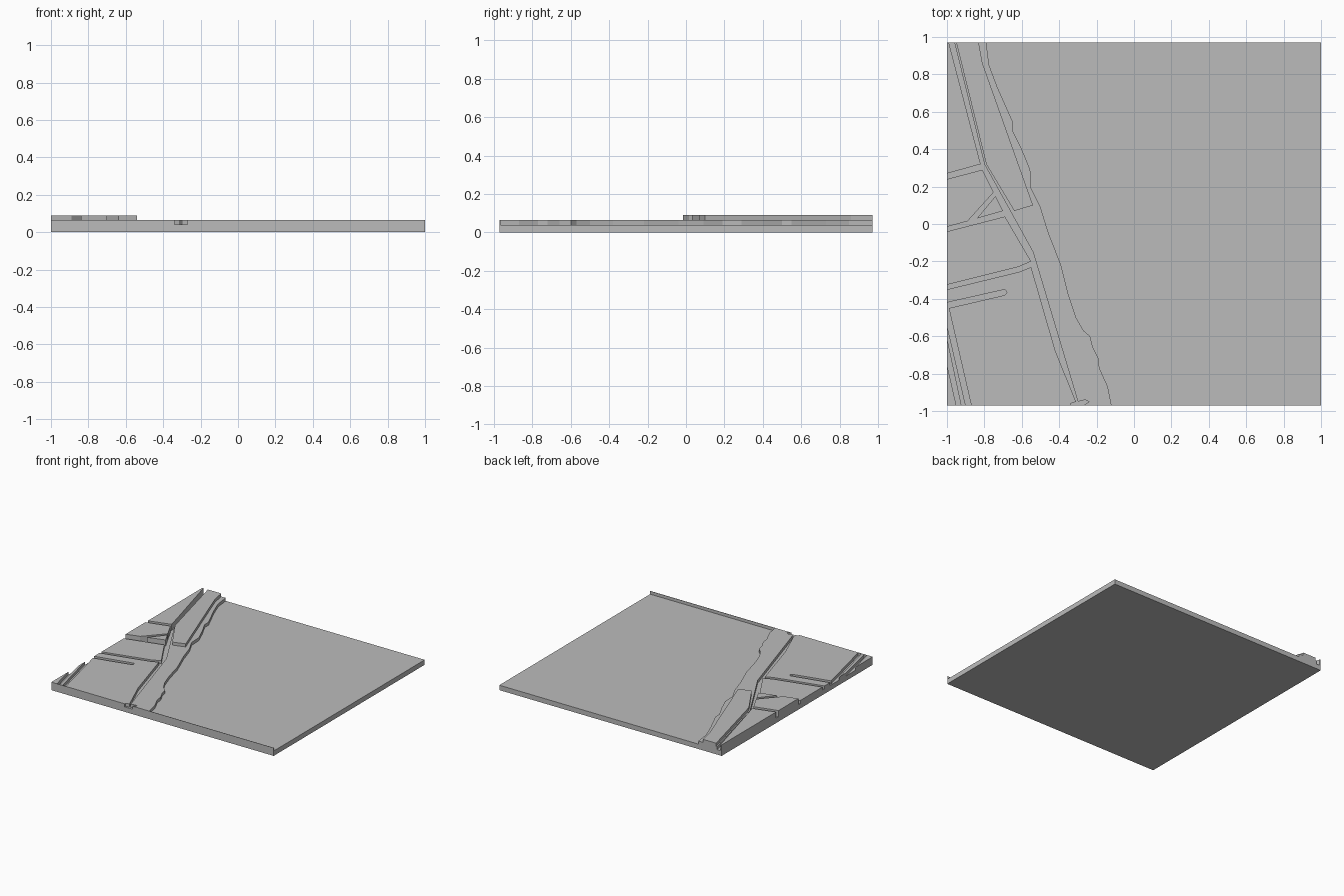
import bpy
import bmesh

# Remove the default cube only
cube = bpy.data.objects.get("Cube")
if cube:
    bpy.data.objects.remove(cube, do_unlink=True)

# Levels and outline of the tile
WATER, LAND, PLATEAU = .04, .065, .09
WEST, EAST = -1, 1
SOUTH, NORTH = -.97, .97
LIP = .003

# Single plain material
grey = bpy.data.materials.new("plain_grey")
grey.use_nodes = True
colour = (.5, .5, .5, 1)
grey.diffuse_color = colour
grey.node_tree.nodes["Principled BSDF"].inputs["Base Color"].default_value = colour


def extrude_outline(name, outline, bottom, top):
    """Extrude a flat plan outline into a solid between two heights."""
    bm = bmesh.new()
    face = bm.faces.new([bm.verts.new((x, y, bottom)) for x, y in outline])
    result = bmesh.ops.extrude_face_region(bm, geom=[face], use_keep_orig=True)
    for item in result["geom"]:
        if isinstance(item, bmesh.types.BMVert):
            item.co.z = top
    bmesh.ops.recalc_face_normals(bm, faces=bm.faces)
    mesh = bpy.data.meshes.new(name)
    bm.to_mesh(mesh)
    bm.free()
    mesh.materials.append(grey)
    obj = bpy.data.objects.new(name, mesh)
    bpy.context.collection.objects.link(obj)
    return obj


def rectangle(left, right, front, back):
    return [(left, front), (right, front), (right, back), (left, back)]


# Water-level slab carrying everything
extrude_outline("base_slab", rectangle(WEST, EAST, SOUTH, NORTH), 0, WATER)

# River bank between the main road and the winding shoreline
road_east_edge = [
    (-.96, NORTH), (-.8, .32), (-.54, -.15), (-.39, -.65),
    (-.3, -.95), (-.26, -.94), (-.24, -.95), (-.27, SOUTH),
]
shoreline = [
    (-.12, SOUTH), (-.14, -.87), (-.185, -.77), (-.19, -.72), (-.22, -.66),
    (-.235, -.6), (-.27, -.57), (-.31, -.5), (-.35, -.38), (-.39, -.22),
    (-.46, -.04), (-.5, .09), (-.55, .19), (-.555, .29), (-.6, .4),
    (-.65, .5), (-.65, .55), (-.73, .73), (-.775, .85), (-.79, NORTH),
]
extrude_outline("river_bank", road_east_edge + shoreline, WATER, LAND)

# Low land blocks separated by sunken roads
low_blocks = {
    "middle_block": [
        (WEST, -.04), (WEST, -.325), (-.62, -.23), (-.55, -.2), (-.69, .04),
    ],
    "south_block": [
        (WEST, -.35), (WEST, -.42), (-.69, -.35), (-.68, -.365), (-.69, -.38),
        (-.99, -.45), (-.87, SOUTH), (-.34, SOUTH), (-.34, -.96), (-.31, -.95),
        (-.42, -.68), (-.55, -.23), (-.61, -.255),
    ],
    "track_ridge": [
        (WEST, -.54), (WEST, -.62), (-.925, SOUTH), (-.9, SOUTH),
    ],
    "corner_block": [(WEST, -.75), (WEST, SOUTH), (-.95, SOUTH)],
}
for name, outline in low_blocks.items():
    extrude_outline(name, outline, WATER, LAND)

# Raised blocks beside the northern part of the road
high_blocks = {
    "north_block": [
        (WEST, NORTH), (WEST, .27), (-.82, .32), (-.99, NORTH),
    ],
    "junction_block": [
        (WEST, .24), (WEST, -.015), (-.89, .015), (-.75, .17), (-.81, .29),
    ],
    "triangle_island": [(-.84, .03), (-.7, .07), (-.74, .15)],
}
for name, outline in high_blocks.items():
    extrude_outline(name, outline, WATER, PLATEAU)

# Embankment standing on the river bank
embankment = [
    (-.95, NORTH), (-.79, .32), (-.64, .07), (-.54, .1), (-.81, .86), (-.83, NORTH),
]
extrude_outline("embankment", embankment, LAND, PLATEAU)

# Thin front lips closing the water and the track ends
for name, left, right in (("water_front_lip", -.12, EAST), ("track_front_lip", -.96, -.86)):
    extrude_outline(name, rectangle(left, right, SOUTH, SOUTH + LIP), WATER, LAND)
